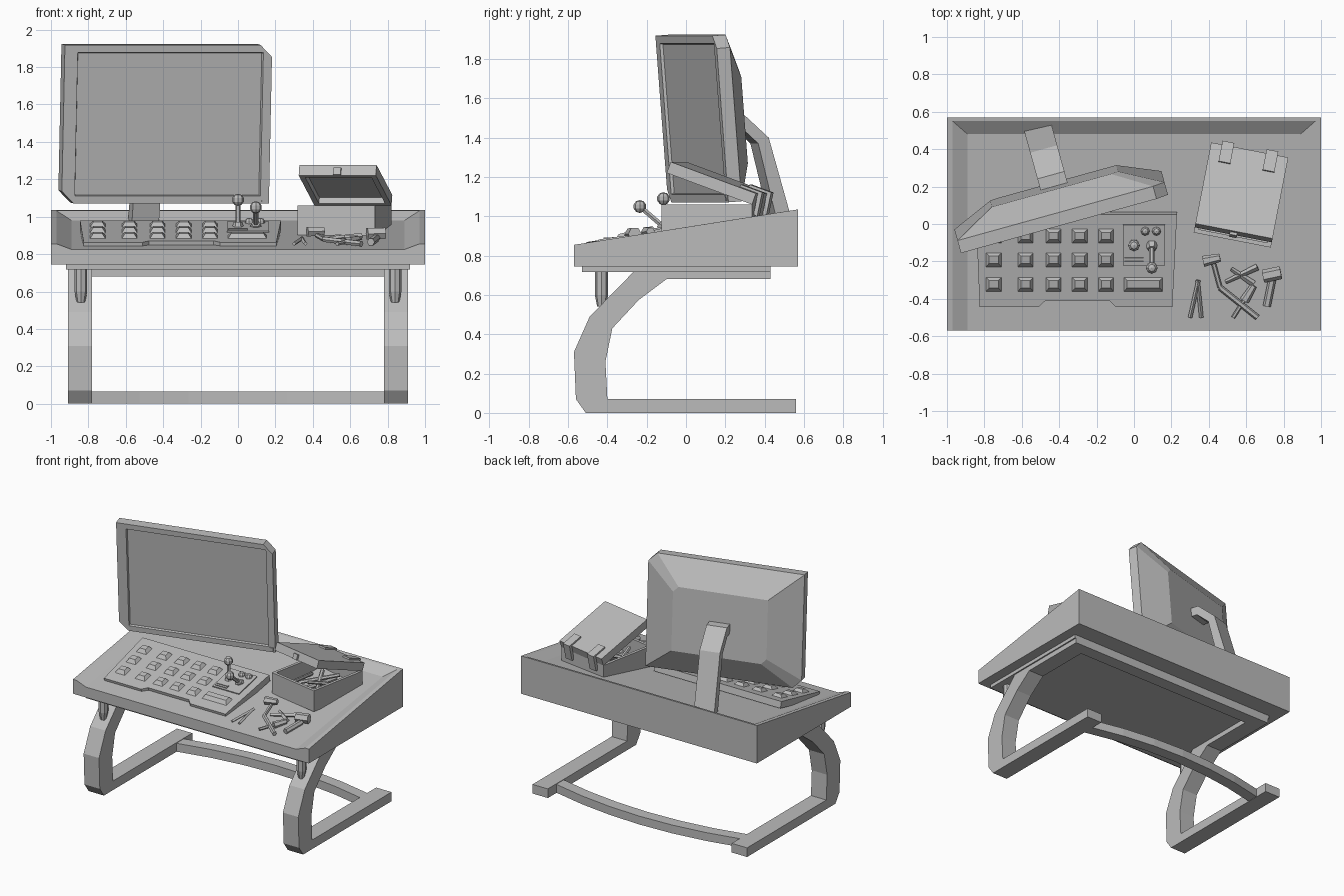
import bpy, bmesh, math
from mathutils import Matrix, Vector

if "Cube" in bpy.data.objects:
    bpy.data.objects.remove(bpy.data.objects["Cube"], do_unlink=True)

grey = bpy.data.materials.new("plain_grey")
grey.use_nodes = True
COLOUR = (0.5, 0.5, 0.5, 1)
grey.diffuse_color = COLOUR
grey.node_tree.nodes["Principled BSDF"].inputs["Base Color"].default_value = COLOUR

T = Matrix.Translation


def R(deg, axis):
    return Matrix.Rotation(math.radians(deg), 4, axis)


def finish(name, bm, m=Matrix()):
    bmesh.ops.transform(bm, matrix=m, verts=bm.verts)
    bmesh.ops.recalc_face_normals(bm, faces=bm.faces)
    me = bpy.data.meshes.new(name)
    bm.to_mesh(me)
    bm.free()
    me.materials.append(grey)
    ob = bpy.data.objects.new(name, me)
    bpy.context.collection.objects.link(ob)


def loft(name, rings, m=Matrix()):
    """Skin a row of matching rings and cap both ends."""
    bm = bmesh.new()
    rows = [[bm.verts.new(p) for p in ring] for ring in rings]
    n = len(rows[0])
    for a, b in zip(rows, rows[1:]):
        for i in range(n):
            j = (i + 1) % n
            bm.faces.new((a[i], a[j], b[j], b[i]))
    bm.faces.new(rows[0])
    bm.faces.new(rows[-1])
    finish(name, bm, m)


def side_prism(name, profile, x0, x1, m=Matrix()):
    loft(name, [[(x, y, z) for y, z in profile] for x in (x0, x1)], m)


def flat_prism(name, outline, z0, z1, m=Matrix()):
    loft(name, [[(x, y, z) for x, y in outline] for z in (z0, z1)], m)


def box(name, x0, x1, y0, y1, z0, z1, m=Matrix()):
    flat_prism(name, [(x0, y0), (x1, y0), (x1, y1), (x0, y1)], z0, z1, m)


def rod(name, a, b, r, r2=None, n=6):
    a, b = Vector(a), Vector(b)
    m = T(a) @ (b - a).to_track_quat('Z', 'Y').to_matrix().to_4x4()
    rings = [[(q * math.cos(i * math.tau / n), q * math.sin(i * math.tau / n), z)
              for i in range(n)] for q, z in ((r, 0), (r2 or r, (b - a).length))]
    loft(name, rings, m)


def ball(name, p, r):
    bm = bmesh.new()
    bmesh.ops.create_uvsphere(bm, u_segments=8, v_segments=5, radius=r)
    finish(name, bm, T(p))


def tray(name, w, d, h, wall, depth, m):
    """Open-topped box resting on its local z = 0."""
    def ring(k, z):
        x, y = w / 2 - k, d / 2 - k
        return [(-x, -y, z), (x, -y, z), (x, y, z), (-x, y, z)]
    loft(name, [ring(0, 0), ring(0, h), ring(wall, h), ring(wall, h - depth)], m)


def on_desk(x, y, h):
    return (x, y, 0.825 + 0.148 * (y + 0.57) + h)


# Desk top: wedge with a shallow sloping recess, open at the front
bm = bmesh.new()
side = {}
for s in (-1, 1):
    pts = dict(b0=(1, -.57, .745), b1=(1, .57, .745), t0=(1, -.57, .855), t1=(1, .57, 1.035),
               r0=(.97, -.57, .855), r1=(.97, .55, 1.032), f0=(.89, -.57, .825), f1=(.89, .48, .98))
    side[s] = {k: bm.verts.new((s * x, y, z)) for k, (x, y, z) in pts.items()}
    for f in ("b0 b1 t1 t0", "t0 t1 r1 r0", "r0 r1 f1 f0"):
        bm.faces.new([side[s][k] for k in f.split()])
L, P = side[-1], side[1]
loop = ["b0", "b1", "t1", "r1", "f1", "f0"]
for a, b in zip(loop, loop[1:]):
    bm.faces.new((L[a], L[b], P[b], P[a]))
front = ["b0", "t0", "r0", "f0"]
bm.faces.new([L[k] for k in front] + [P[k] for k in reversed(front)])
finish("desk_top", bm)
box("under_plate", -.92, .92, -.53, .43, .718, .745)
box("rear_rail", -.78, .78, .33, .43, .68, .735)

# Curved legs, feet and hanging pegs
leg = [(.43, .745), (-.24, .745), (-.49, .49), (-.57, .31), (-.56, .07), (-.51, 0),
       (.56, 0), (.56, .07), (-.40, .07), (-.41, .26), (-.375, .43), (-.24, .575),
       (-.10, .68), (.43, .68)]
for s, word in ((-1, "right"), (1, "left")):
    side_prism(word + "_leg", leg, s * .78, s * .91)
    rod(word + "_peg", (s * .84, -.43, .735), (s * .84, -.43, .60), .034, n=8)
    rod(word + "_peg_tip", (s * .84, -.43, .60), (s * .84, -.43, .54), .034, .022, n=8)

# Bowed cross bar between the feet
xs = [-.79 + 1.58 * i / 6 for i in range(7)]
bow = [(x, .41 + .10 * (1 - (x / .79) ** 2)) for x in xs]
flat_prism("foot_cross_bar", [(x, y - .045) for x, y in bow] +
           [(x, y + .045) for x, y in reversed(bow)], 0.002, .066)

# Monitor with recessed screen, tapered back and two clipped corners
place = T((-.38, .03, 0)) @ R(15.5, 'Z')
tilted = place @ T((0, 0, 1.495)) @ R(4.5, 'X')


def panel(hw, hh, c, y, dx=0):
    return [(x + dx, y, z) for x, z in ((-hw + c, -hh), (hw, -hh), (hw, hh - c),
                                        (hw - c, hh), (-hw, hh), (-hw, -hh + c))]


loft("monitor", [panel(.51, .38, .003, .015, .012), panel(.515, .385, .003, 0, .012),
                 panel(.575, .425, .065, 0), panel(.575, .425, .065, .07),
                 panel(.35, .24, .04, .18)], tilted)
box("monitor_button", .535, .562, -.006, .01, -.415, -.388, tilted)
side_prism("monitor_stand", [(.15, 1.53), (.24, 1.53), (.385, 1.40), (.51, .97), (.43, .97),
                             (.33, 1.37), (.23, 1.46), (.15, 1.46)], -.075, .075, place)

# Keyboard with wedge-shaped keys
keys = T((0, -.445, .863)) @ R(13.3, 'X')
flat_prism("keyboard", [(-.825, 0), (-.51, 0), (-.475, .035), (-.13, .035), (-.095, 0),
                        (.205, 0), (.23, .51), (-.845, .51)], -.05, 0, keys)


def key(name, x, y, w, d):
    def ring(hw, y0, y1, z):
        return [(x - hw, y + y0, z), (x + hw, y + y0, z), (x + hw, y + y1, z), (x - hw, y + y1, z)]
    loft(name, [ring(w / 2, -d / 2, d / 2, -.002), ring(w / 2 - .018, -d / 6, d / 3, .022)], keys)


for x in (-.75, -.58, -.43, -.29, -.15):
    for y in (.125, .26, .39):
        key("key", x, y, .085, .08)
key("wide_key", .05, .125, .21, .08)

# Joystick panel with two sticks, slots and knobs
box("stick_panel", -.06, .165, .23, .455, -.002, .008, keys)
for y in (.245, .265):
    box("panel_slot", -.05, .05, y, y + .01, .006, .014, keys)
for x in (.06, .12):
    ball("panel_knob", keys @ Vector((x, .42, .01)), .025)
for name, x, tip in (("upright", 0, (0, -.115, 1.09)), ("leaning", .095, (.095, -.235, 1.05))):
    foot = keys @ Vector((x, .345, 0))
    rod(name + "_stick_collar", foot, foot.lerp(Vector(tip), .2), .032, .024)
    rod(name + "_stick", foot, tip, .014)
    ball(name + "_stick_ball", tip, .033)

# Toolbox with its lid propped open
crate = T((.57, .145, .90)) @ R(-11, 'Z')
tray("toolbox", .42, .47, .16, .022, .12, crate)
lid = crate @ T((0, .235, .16)) @ R(-20, 'X')
tray("toolbox_lid", .42, .47, .06, .03, .035, lid @ T((0, -.235, .06)) @ R(180, 'X'))
box("lid_catch", -.02, .02, -.485, -.465, .0, .04, lid)
for x in (-.12, .12):
    side_prism("hinge_strap", [(-.10, .055), (-.10, .072), (.018, .072), (.035, -.05),
                               (.015, -.05), (-.002, .055)], x - .032, x + .032, lid)
for a, b, r in (((-.15, -.15, .06), (.1, .12, .13), .014), ((.14, -.16, .06), (-.05, .1, .12), .016),
                ((-.02, -.18, .06), (.02, .16, .07), .018), ((.15, .15, .06), (.03, -.12, .13), .012),
                ((-.16, .1, .06), (-.06, -.16, .12), .014)):
    rod("stored_tool", crate @ Vector(a), crate @ Vector(b), r)


# Loose tools on the desk
def tool(name, x0, y0, x1, y1, r, r2=None, h=.02, n=6):
    rod(name, on_desk(x0, y0, h), on_desk(x1, y1, h), r, r2, n)


tool("tweezer_arm", .30, -.50, .345, -.30, .011, n=4)
tool("tweezer_arm", .36, -.50, .34, -.30, .011, n=4)
tool("wrench_shaft", .42, -.19, .46, -.34, .013)
tool("wrench_handle", .46, -.34, .66, -.50, .016)
tool("wrench_head", .37, -.20, .46, -.18, .03, .022, h=.04)
tool("cutter_arm", .49, -.31, .66, -.23, .011, .018, n=4)
tool("cutter_arm", .52, -.24, .64, -.32, .011, .018, n=4)
tool("brush_handle", .53, -.50, .60, -.39, .011)
tool("brush_head", .59, -.41, .64, -.33, .026, .018)
tool("hammer_handle", .71, -.44, .74, -.29, .021)
tool("hammer_head", .69, -.28, .785, -.26, .035, h=.04)
